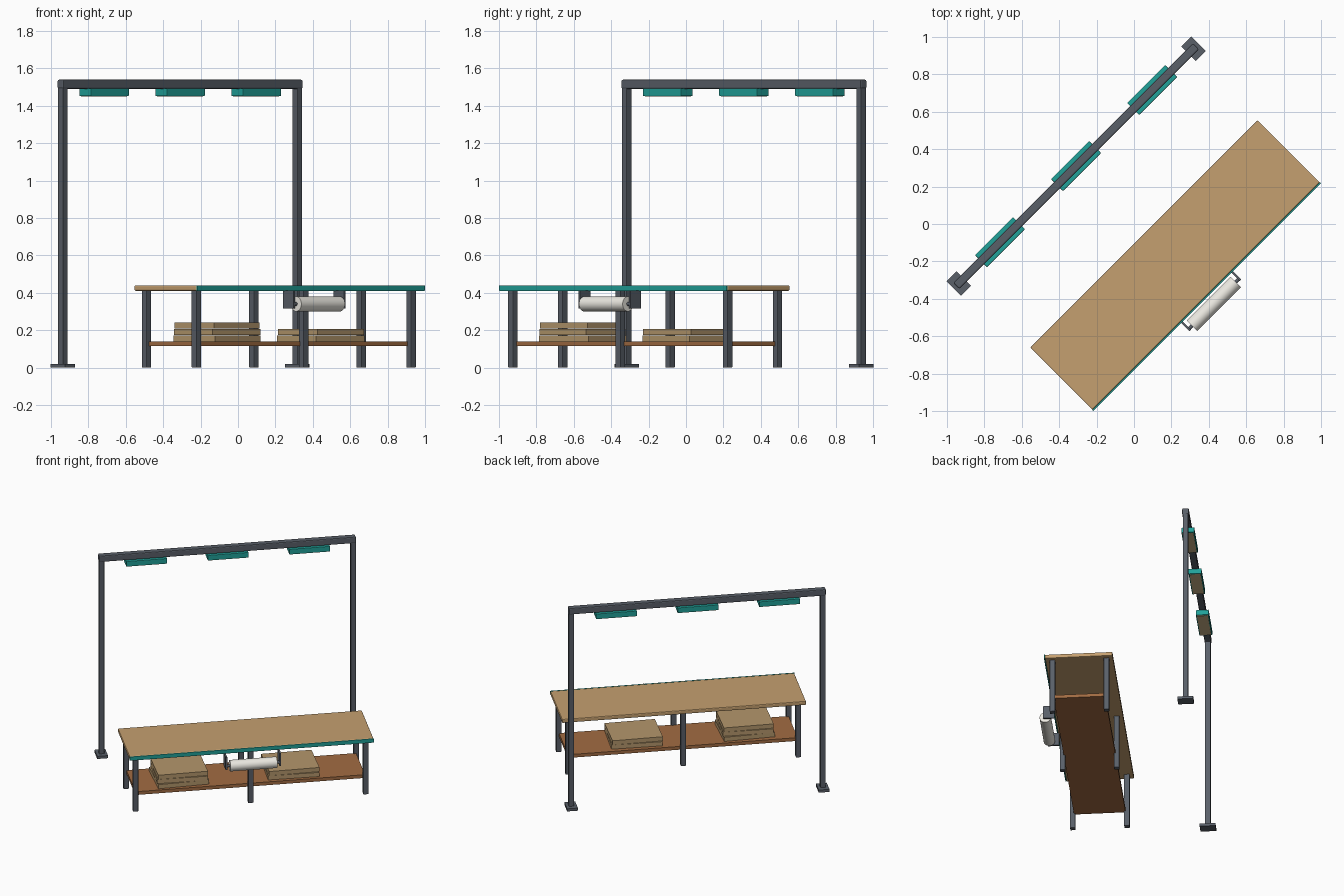
import bpy
from math import radians, pi
from mathutils import Matrix

if "Cube" in bpy.data.objects:
    bpy.data.objects.remove(bpy.data.objects["Cube"])

# The whole model is laid out along local x, then turned 45 degrees about z
TURN = Matrix.Rotation(radians(45), 4, 'Z')


def material(name, rgb):
    m = bpy.data.materials.new(name)
    m.diffuse_color = (*rgb, 1)
    m.use_nodes = True
    m.node_tree.nodes["Principled BSDF"].inputs["Base Color"].default_value = m.diffuse_color
    return m


STEEL = material("dark_steel", (0.10, 0.115, 0.14))
WOOD = material("light_wood", (0.56, 0.35, 0.16))
SHELF = material("brown_wood", (0.36, 0.15, 0.055))
TEAL = material("teal", (0.015, 0.36, 0.32))
CARD = material("cardboard", (0.46, 0.31, 0.15))
PAPER = material("paper", (0.84, 0.82, 0.76))
GLOW = material("lamp_panel", (0.60, 0.45, 0.25))


def finish(ob, name, mat, local):
    ob.name = name
    ob.data.materials.append(mat)
    ob.matrix_world = TURN @ local
    return ob


def box(name, xs, ys, zs, mat, bevel=0.0, spin=0.0):
    """Box from ranges in the local frame, optionally spun about its own z."""
    bpy.ops.mesh.primitive_cube_add(size=1)
    ob = bpy.context.object
    size = [r[1] - r[0] for r in (xs, ys, zs)]
    mid = [(r[0] + r[1]) / 2 for r in (xs, ys, zs)]
    ob.data.transform(Matrix.Diagonal((*size, 1)))
    if bevel:
        b = ob.modifiers.new("bevel", 'BEVEL')
        b.width, b.segments = bevel, 2
    return finish(ob, name, mat,
                  Matrix.Translation(mid) @ Matrix.Rotation(radians(spin), 4, 'Z'))


def around(c, size):
    return (c - size / 2, c + size / 2)


def rod(name, y, z, r, length, mat, sides=32):
    bpy.ops.mesh.primitive_cylinder_add(vertices=sides, radius=r, depth=length)
    ob = bpy.context.object
    bpy.ops.object.shade_smooth_by_angle(angle=radians(35))
    return finish(ob, name, mat,
                  Matrix.Translation((0, y, z)) @ Matrix.Rotation(pi / 2, 4, 'Y'))


# Bench top, front trim and lower shelf
box("bench_top", (-0.86, 0.86), (-0.546, -0.075), (0.41, 0.44), WOOD, 0.006)
box("front_trim", (-0.861, 0.861), (-0.553, -0.545), (0.41, 0.44), TEAL, 0.002)
box("lower_shelf", (-0.81, 0.81), (-0.489, -0.129), (0.115, 0.14), SHELF)

# Six bench legs
for x, col in ((-0.812, "left"), (0, "middle"), (0.812, "right")):
    for y, row in ((-0.497, "front"), (-0.12, "back")):
        box(f"{row}_{col}_leg", around(x, 0.037), around(y, 0.037), (0, 0.412),
            STEEL, 0.003)

# Stacks of flat cardboard packs on the shelf
for side, cx, spins in (("left", -0.47, (2.5, -1, 1)), ("right", 0.314, (-1, 1))):
    for i, spin in enumerate(spins):
        z = 0.14 + i * 0.034
        box(f"{side}_pack_{i + 1}", around(cx, 0.36 - 0.004 * i),
            around(-0.312, 0.30 - 0.004 * i), (z, z + 0.032), CARD, spin=spin)

# Paper roll on two brackets
rod("paper_roll", -0.604, 0.34, 0.04, 0.33, PAPER)
rod("roll_spindle", -0.604, 0.34, 0.01, 0.385, STEEL, 16)
for s, side in ((-1, "left"), (1, "right")):
    box(f"{side}_roll_bracket", around(s * 0.19, 0.012), (-0.616, -0.538),
        (0.315, 0.411), STEEL)

# Overhead frame: posts, feet and beam
GY = 0.438
for s, side in ((-1, "left"), (1, "right")):
    box(f"{side}_post", around(s * 0.887, 0.037), around(GY, 0.037), (0.01, 1.495),
        STEEL, 0.003)
    box(f"{side}_foot", around(s * 0.887, 0.076), around(GY, 0.11), (0, 0.02), STEEL)
box("overhead_beam", around(0, 1.812), around(GY, 0.046), (1.49, 1.539), STEEL, 0.007)

# Three hanging lamps with pale panels underneath
for i, x in enumerate((-0.575, 0, 0.575)):
    box(f"lamp_{i + 1}", around(x, 0.288), around(GY, 0.09), (1.452, 1.492), TEAL, 0.003)
    box(f"lamp_panel_{i + 1}", around(x, 0.27), around(GY, 0.076), (1.449, 1.454), GLOW)
